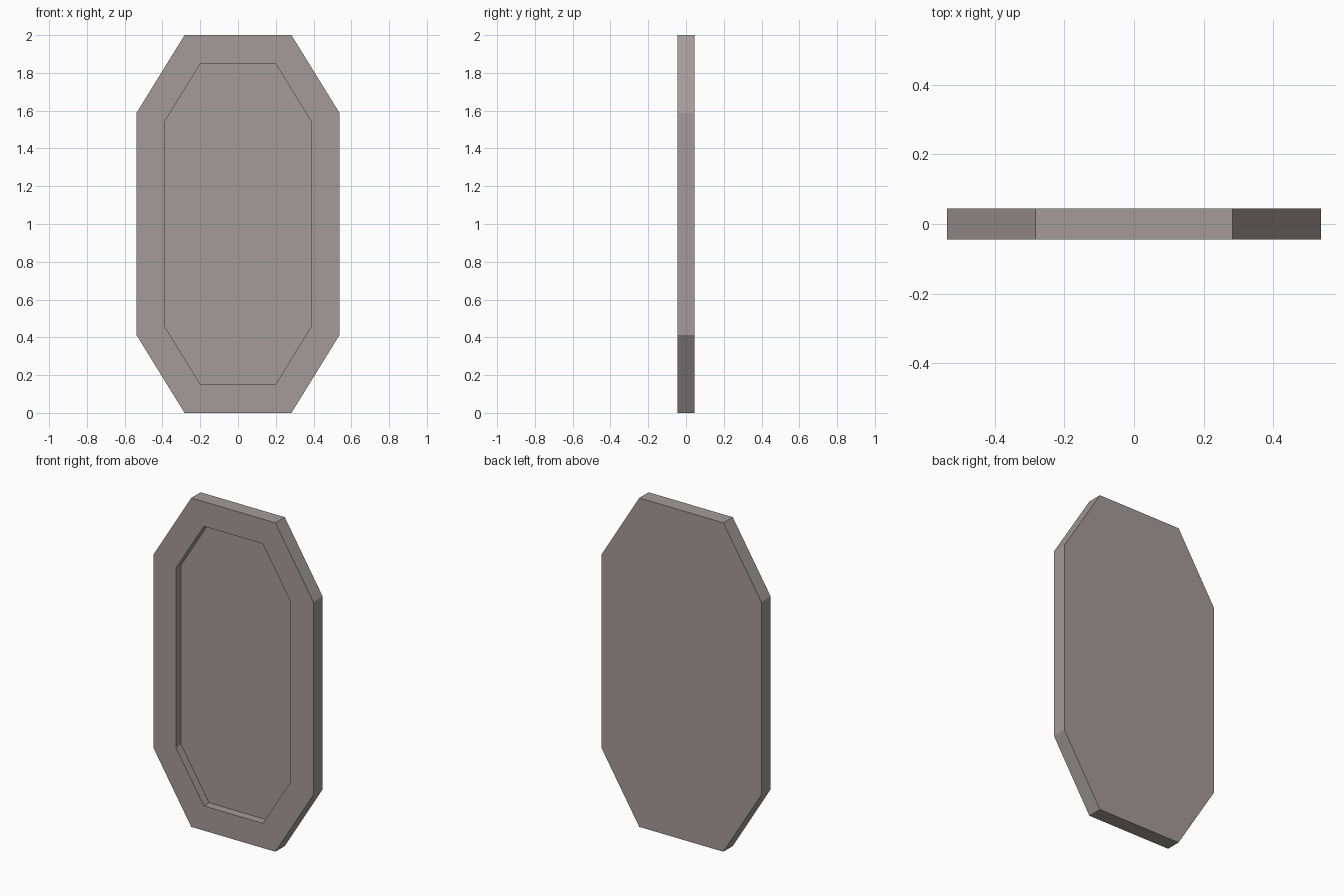
import bpy, bmesh

if "Cube" in bpy.data.objects:
    bpy.data.objects.remove(bpy.data.objects["Cube"])

HALF_DEPTH = 0.045
RECESS = 0.05

stone = bpy.data.materials.new("warm grey")
stone.diffuse_color = (0.376, 0.328, 0.319, 1)
stone.use_nodes = True
stone.node_tree.nodes["Principled BSDF"].inputs["Base Color"].default_value = stone.diffuse_color


def octagon(bm, hw, flat, hh, side, y):
    """Ring of 8 verts: half width, half top edge, half height, half side edge."""
    pts = [(flat, -hh), (hw, -side), (hw, side), (flat, hh),
           (-flat, hh), (-hw, side), (-hw, -side), (-flat, -hh)]
    return [bm.verts.new((x, y, z + 1)) for x, z in pts]


bm = bmesh.new()
outer = (0.538, 0.283, 1.0, 0.587)
inner = (0.386, 0.198, 0.85, 0.546)

# back rim, front rim, recess lip, recess floor
rings = [octagon(bm, *outer, HALF_DEPTH),
         octagon(bm, *outer, -HALF_DEPTH),
         octagon(bm, *inner, -HALF_DEPTH),
         octagon(bm, *inner, -HALF_DEPTH + RECESS)]

# edge, front border and recess walls
for a, b in zip(rings, rings[1:]):
    for i in range(8):
        j = (i + 1) % 8
        bm.faces.new((a[i], a[j], b[j], b[i]))

# back and recessed panel
bm.faces.new(rings[0])
bm.faces.new(rings[-1])
bmesh.ops.recalc_face_normals(bm, faces=bm.faces[:])

mesh = bpy.data.meshes.new("octagonal_panel")
bm.to_mesh(mesh)
bm.free()
mesh.materials.append(stone)
panel = bpy.data.objects.new("octagonal_panel", mesh)
bpy.context.collection.objects.link(panel)
